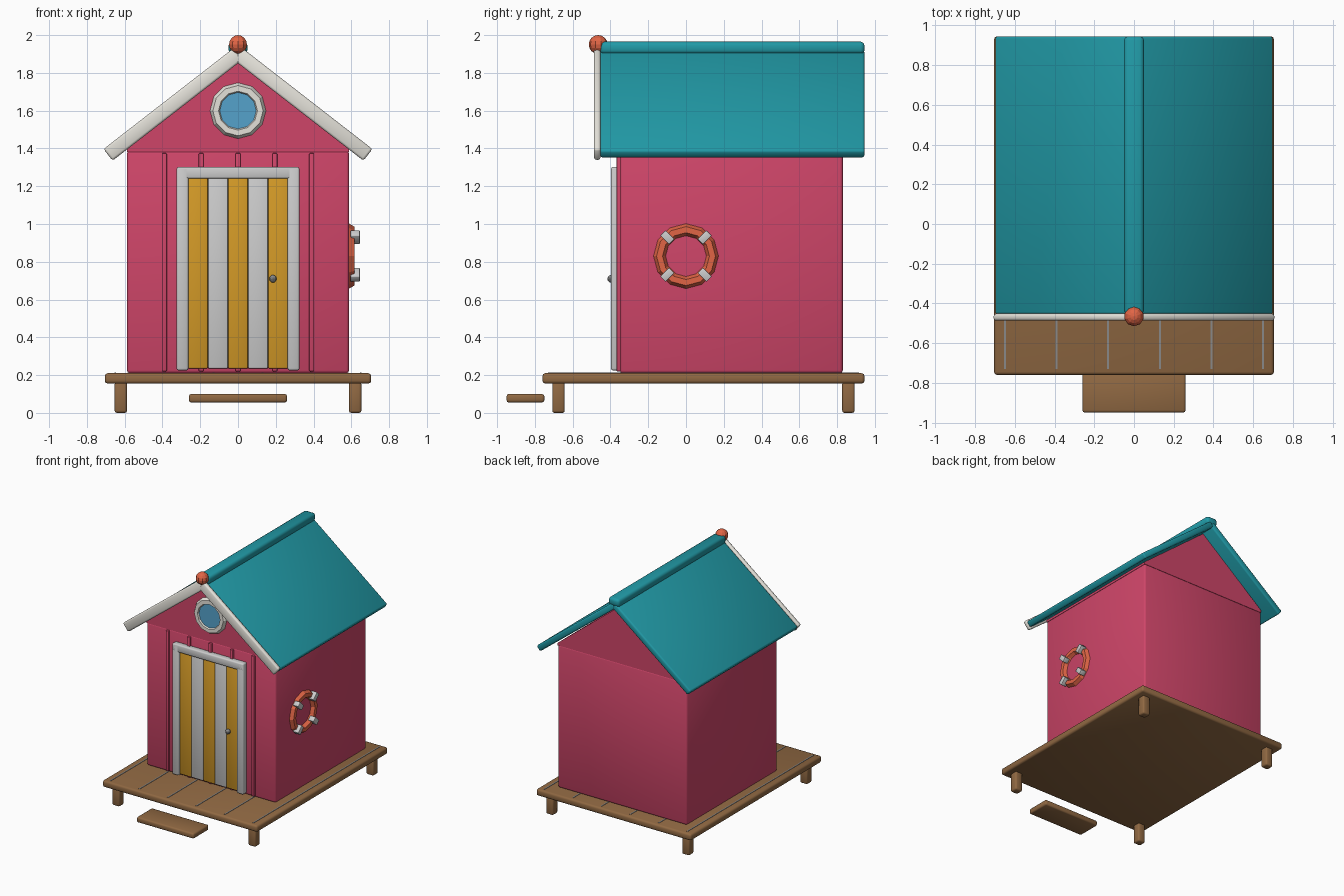
import bpy
from math import pi, sin, cos, atan2, hypot

if "Cube" in bpy.data.objects:
    bpy.data.objects.remove(bpy.data.objects["Cube"])


def material(name, r, g, b):
    m = bpy.data.materials.new(name)
    m.diffuse_color = (r, g, b, 1)
    m.use_nodes = True
    m.node_tree.nodes["Principled BSDF"].inputs["Base Color"].default_value = m.diffuse_color
    return m


PINK = material("pink_paint", 0.62, 0.06, 0.14)
TEAL = material("teal_roof", 0.015, 0.32, 0.38)
WOOD = material("deck_wood", 0.28, 0.14, 0.055)
CREAM = material("cream_trim", 0.78, 0.76, 0.70)
WHITE = material("white_paint", 0.75, 0.75, 0.75)
YELLOW = material("yellow_paint", 0.65, 0.32, 0.02)
ORANGE = material("coral_orange", 0.75, 0.13, 0.06)
BLUE = material("window_blue", 0.09, 0.36, 0.60)
GREY = material("dark_grey", 0.25, 0.25, 0.25)


def finish(ob, name, mat, bevel=0, smooth=False):
    ob.name = name
    ob.data.materials.append(mat)
    if bevel:
        b = ob.modifiers.new("bevel", 'BEVEL')
        b.width = bevel
        b.segments = 2
    for p in ob.data.polygons:
        p.use_smooth = smooth
    return ob


def box(name, x, y, z, mat, bevel=0.0, rot=(0, 0, 0)):
    """Box from (min, max) ranges, turned about its own centre."""
    c = [(a + b) / 2 for a, b in (x, y, z)]
    bpy.ops.mesh.primitive_cube_add(size=1, location=c, rotation=rot)
    ob = bpy.context.object
    for v in ob.data.vertices:
        v.co = [v.co[i] * (r[1] - r[0]) for i, r in enumerate((x, y, z))]
    return finish(ob, name, mat, bevel, bevel > 0)


def sloped(name, side, p0, p1, y, thick, mat, bevel):
    """Box whose centre line runs from p0 to p1 in the xz plane, mirrored by side."""
    dx, dz = p1[0] - p0[0], p1[1] - p0[1]
    L = hypot(dx, dz)
    cx, cz = side * (p0[0] + p1[0]) / 2, (p0[1] + p1[1]) / 2
    return box(name, (cx - L / 2, cx + L / 2), y, (cz - thick / 2, cz + thick / 2),
               mat, bevel, (0, -side * atan2(dz, dx), 0))


def ring(name, loc, rot, major, minor, mat):
    bpy.ops.mesh.primitive_torus_add(location=loc, rotation=rot, major_segments=12,
                                     minor_segments=6, major_radius=major, minor_radius=minor)
    return finish(bpy.context.object, name, mat)


def ball(name, loc, r, mat):
    bpy.ops.mesh.primitive_uv_sphere_add(segments=10, ring_count=8, radius=r, location=loc)
    return finish(bpy.context.object, name, mat)


# Deck, plank seams, legs and step
box("deck", (-0.705, 0.705), (-0.76, 0.945), (0.155, 0.21), WOOD, 0.015)
for i in range(6):
    x = -0.65 + 0.26 * i
    box(f"deck_seam_{i}", (x - 0.005, x + 0.005), (-0.73, 0.915), (0.205, 0.2125), GREY)
for sx in (-1, 1):
    for y in (-0.675, 0.86):
        box("deck_leg", (sx * 0.62 - 0.033, sx * 0.62 + 0.033), (y - 0.033, y + 0.033),
            (0, 0.165), WOOD, 0.012)
box("step", (-0.26, 0.26), (-0.95, -0.75), (0.055, 0.10), WOOD, 0.012)

# Hut body and gable prism
box("hut_body", (-0.588, 0.588), (-0.35, 0.83), (0.21, 1.387), PINK, 0.015)
prof = [(-0.588, 1.38), (0.588, 1.38), (0.588, 1.40), (0, 1.868), (-0.588, 1.40)]
n = len(prof)
me = bpy.data.meshes.new("gable")
me.from_pydata([(x, y, z) for y in (-0.35, 0.83) for x, z in prof], [],
               [tuple(range(n)), tuple(range(2 * n - 1, n - 1, -1))]
               + [(i, i + n, (i + 1) % n + n, (i + 1) % n) for i in range(n)])
gable = bpy.data.objects.new("gable", me)
bpy.context.collection.objects.link(gable)
finish(gable, "gable", PINK)

# Front battens
for i, x in enumerate((-0.39, -0.195, 0, 0.195, 0.39)):
    box(f"batten_{i}", (x - 0.013, x + 0.013), (-0.367, -0.345), (0.22, 1.375), PINK, 0.004)

# Roof panels, barge boards, ridge cap and finial
for side, tag in ((-1, "left"), (1, "right")):
    sloped(f"roof_{tag}", side, (0, 1.905), (0.688, 1.368), (-0.455, 0.945), 0.05, TEAL, 0.012)
    sloped(f"barge_board_{tag}", side, (0, 1.9), (0.688, 1.366), (-0.487, -0.452), 0.078, CREAM, 0.012)
box("ridge_cap", (-0.05, 0.05), (-0.455, 0.945), (1.9, 1.965), TEAL, 0.02)
ball("finial", (0, -0.465, 1.95), 0.05, ORANGE)

# Door: frame, striped planks and knob
for sx in (-1, 1):
    box("door_jamb", (sx * 0.294 - 0.031, sx * 0.294 + 0.031), (-0.397, -0.345),
        (0.225, 1.30), WHITE, 0.01)
box("door_lintel", (-0.325, 0.325), (-0.397, -0.345), (1.24, 1.302), WHITE, 0.01)
for i in range(5):
    x = -0.265 + 0.106 * i
    box(f"door_plank_{i}", (x + 0.001, x + 0.105), (-0.382, -0.345), (0.235, 1.245),
        WHITE if i % 2 else YELLOW, 0.006)
ball("door_knob", (0.185, -0.396, 0.71), 0.02, GREY)

# Round gable window
ring("window_ring", (0, -0.355, 1.60), (pi / 2, 0, 0), 0.118, 0.03, CREAM)
bpy.ops.mesh.primitive_cylinder_add(vertices=12, radius=0.11, depth=0.03,
                                    location=(0, -0.355, 1.60), rotation=(pi / 2, 0, 0))
finish(bpy.context.object, "window_glass", BLUE)

# Lifebuoy on the right wall with four white bands
ring("lifebuoy", (0.588, 0, 0.83), (0, pi / 2, 0), 0.14, 0.032, ORANGE)
for k in range(4):
    a = pi / 4 + k * pi / 2
    y, z = 0.14 * cos(a), 0.83 + 0.14 * sin(a)
    box(f"lifebuoy_band_{k}", (0.595, 0.645), (y - 0.033, y + 0.033), (z - 0.02, z + 0.02),
        WHITE, 0.004, (a, 0, 0))
